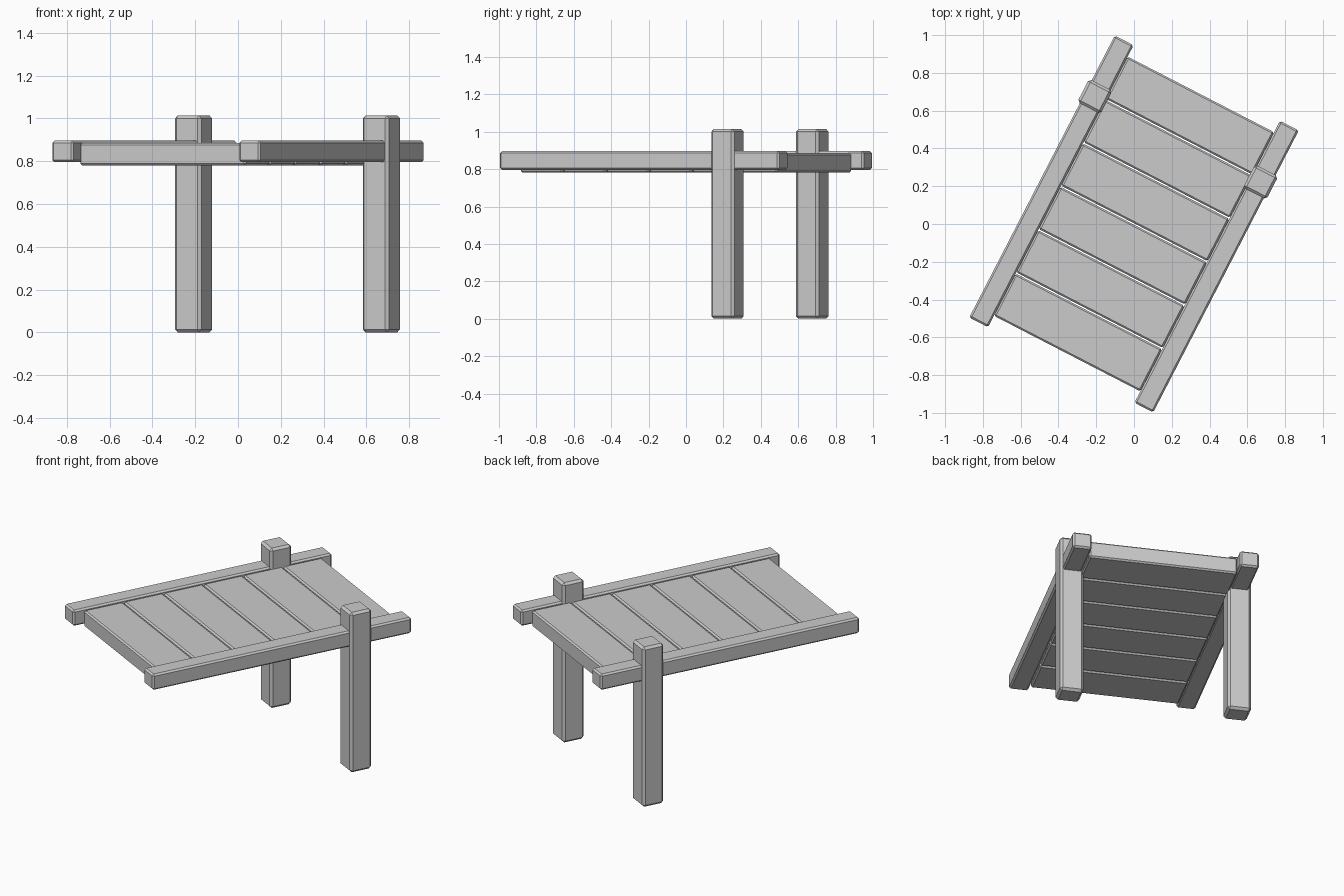
import bpy
from math import radians
from mathutils import Matrix

if "Cube" in bpy.data.objects:
    bpy.data.objects.remove(bpy.data.objects["Cube"])

# Whole frame is turned clockwise about z
TURN = Matrix.Rotation(radians(-27.3), 4, 'Z')


def beam(name, centre, size, chamfer):
    """Chamfered box placed in the turned frame."""
    bpy.ops.mesh.primitive_cube_add(size=1)
    ob = bpy.context.object
    ob.name = name
    ob.data.transform(Matrix.Diagonal((*size, 1)))
    ob.matrix_world = TURN @ Matrix.Translation(centre)
    bev = ob.modifiers.new("chamfer", 'BEVEL')
    bev.width = chamfer
    bev.segments = 1
    return ob


# Side rails and the posts they pass through
for side, s in (("left", -1), ("right", 1)):
    beam(side + "_rail", (s * 0.492, 0, 0.846), (0.112, 1.68, 0.1), 0.01)
    beam(side + "_post", (s * 0.494, 0.505, 0.507), (0.138, 0.138, 1.014), 0.014)

# Deck planks between the rails
COUNT, PITCH, GAP = 6, 0.2585, 0.007
for i in range(COUNT):
    v = (i - (COUNT - 1) / 2) * PITCH
    beam(f"deck_plank_{i + 1}", (0, v, 0.833), (0.872, PITCH - GAP, 0.104), 0.009)
